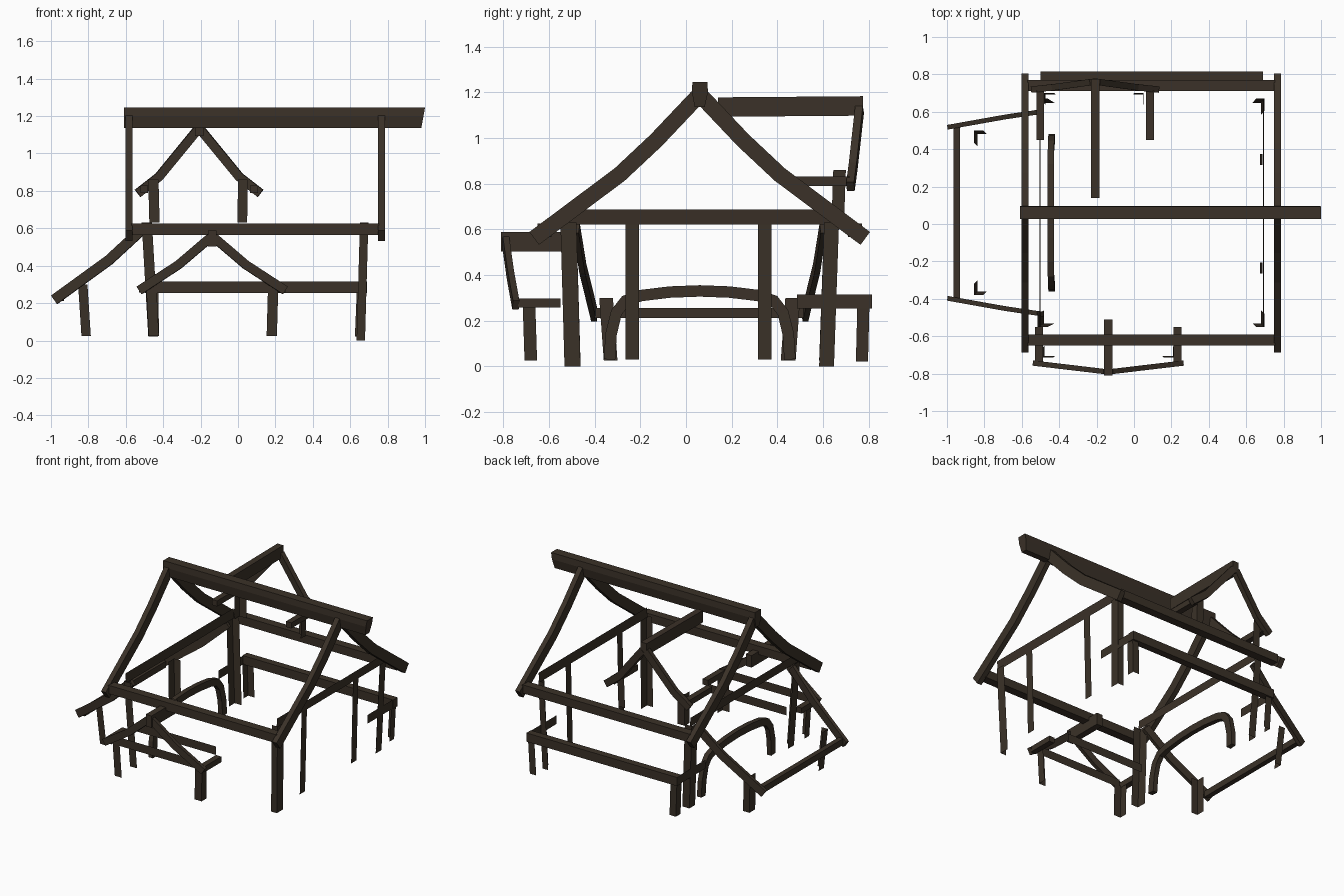
import bpy
from mathutils import Vector as V

if "Cube" in bpy.data.objects:
    bpy.data.objects.remove(bpy.data.objects["Cube"])

wood = bpy.data.materials.new("dark_brown_wood")
wood.diffuse_color = (0.043, 0.031, 0.021, 1)
wood.use_nodes = True
wood.node_tree.nodes["Principled BSDF"].inputs["Base Color"].default_value = wood.diffuse_color


def add(name, verts, faces):
    me = bpy.data.meshes.new(name)
    me.from_pydata([tuple(v) for v in verts], [], faces)
    me.materials.append(wood)
    ob = bpy.data.objects.new(name, me)
    bpy.context.collection.objects.link(ob)
    return ob


def sweep(name, pts, wide, thick, side=None):
    """Closed rectangular timber following a path."""
    pts = [V(p) for p in pts]
    n, verts, faces = len(pts), [], []
    for i, p in enumerate(pts):
        a = (p - pts[i - 1]).normalized() if i else None
        b = (pts[i + 1] - p).normalized() if i < n - 1 else None
        t = ((a or b) + (b or a)).normalized()
        s = V(side) if side else t.cross(V((0, 0, 1))).normalized()
        u = s.cross(t).normalized()
        for ds, du in ((-1, -1), (1, -1), (1, 1), (-1, 1)):
            verts.append(p + s * ds * wide / 2 + u * du * thick / 2)
    for i in range(n - 1):
        for k in range(4):
            a, b = i * 4 + k, i * 4 + (k + 1) % 4
            faces.append((a, b, b + 4, a + 4))
    e = 4 * (n - 1)
    faces += [(3, 2, 1, 0), (e, e + 1, e + 2, e + 3)]
    return add(name, verts, faces)


def box(name, x0, x1, y0, y1, z0, z1):
    cy, cz = (y0 + y1) / 2, (z0 + z1) / 2
    return sweep(name, [(x0, cy, cz), (x1, cy, cz)], y1 - y0, z1 - z0)


def plate(name, a, b, z0, z1, lean=(0, 0)):
    """Single upright board face from a to b, its foot shifted by lean."""
    lx, ly = lean
    return add(name, [(a[0] + lx, a[1] + ly, z0), (b[0] + lx, b[1] + ly, z0),
                      (b[0], b[1], z1), (a[0], a[1], z1)], [(0, 1, 2, 3)])


def post(name, x0, x1, y0, y1, z0, z1, ox, oy, lean=(0, 0)):
    """Corner post showing only its two outer faces (open L section)."""
    xo, xi = (x1, x0) if ox > 0 else (x0, x1)
    yo, yi = (y1, y0) if oy > 0 else (y0, y1)
    lx, ly = lean
    p = [(xi, yo), (xo, yo), (xo, yi)]
    verts = [(x + lx, y + ly, z0) for x, y in p] + [(x, y, z1) for x, y in p]
    return add(name, verts, [(0, 1, 4, 3), (1, 2, 5, 4)])


# main ridge beam with tapered section and raked right end
sec = [(0.038, 1.135), (0.082, 1.135), (0.096, 1.2), (0.094, 1.245), (0.028, 1.245), (0.026, 1.2)]
rv = [(-0.61, y, z) for y, z in sec] + [(0.98 + (z - 1.135) * 0.18, y, z) for y, z in sec]
add("main_ridge", rv, [(5, 4, 3, 2, 1, 0), (6, 7, 8, 9, 10, 11)] +
    [(k, (k + 1) % 6, (k + 1) % 6 + 6, k + 6) for k in range(6)])

# curved main gable rafters
for x, xn in ((-0.583, "left"), (0.767, "right")):
    for s, yn in ((-1, "front"), (1, "back")):
        prof = [(0.01, 1.18), (0.19, 0.99), (0.35, 0.84), (0.725, 0.56)]
        sweep(f"main_rafter_{xn}_{yn}", [(x, 0.06 + s * d, z) for d, z in prof], 0.036, 0.07)

# eave plates, front and back
box("eave_beam_front", -0.57, 0.755, -0.65, -0.59, 0.565, 0.625)
box("eave_beam_back", -0.57, 0.755, 0.71, 0.77, 0.565, 0.625)

# side ties and right wall studs
plate("tie_right", (0.695, -0.55), (0.695, 0.67), 0.62, 0.687, (-0.006, 0))
plate("tie_left", (-0.505, 0.67), (-0.505, -0.55), 0.62, 0.687, (0.006, 0))
for y in (-0.235, 0.345):
    plate("wall_stud_right", (0.688, y - 0.03), (0.688, y + 0.03), 0.03, 0.625, (-0.015, 0))

# main corner posts, leaning inward at the foot
post("corner_post_front_right", 0.652, 0.697, -0.55, -0.48, 0.0, 0.63, 1, -1, (-0.018, 0.018))
post("corner_post_back_right", 0.652, 0.697, 0.605, 0.67, 0.0, 0.63, 1, 1, (-0.018, -0.022))
post("corner_post_front_left", -0.515, -0.46, -0.55, -0.48, 0.025, 0.63, -1, -1, (0.035, 0.018))
post("corner_post_back_left", -0.515, -0.46, 0.605, 0.67, 0.025, 0.63, -1, 1, (0.035, -0.022))

# arch in the left wall
arch = [(0.395, 0.03), (0.388, 0.14), (0.365, 0.235), (0.325, 0.287), (0.255, 0.31), (0.13, 0.325)]
path = [(-d, z) for d, z in arch] + [(0, 0.33)] + [(d, z) for d, z in reversed(arch)]
sweep("left_arch", [(-0.445 + (0.33 - z) * 0.02, 0.06 + d, z) for d, z in path], 0.034, 0.05, (1, 0, 0))

# left lean-to: rafters, outer plate and posts
for s, yn in ((-1, "front"), (1, "back")):
    pts = [(-0.50, 0.06 + s * 0.54, 0.605), (-0.69, 0.06 + s * 0.512, 0.43), (-0.982, 0.06 + s * 0.46, 0.218)]
    sweep(f"lean_to_rafter_{yn}", pts, 0.025, 0.055)
sweep("lean_to_plate", [(-0.948, -0.4, 0.233), (-0.948, 0.515, 0.233)], 0.036, 0.045)
post("lean_to_post_front", -0.855, -0.805, -0.38, -0.32, 0.025, 0.3, -1, -1, (0.018, 0.02))
post("lean_to_post_back", -0.855, -0.805, 0.435, 0.5, 0.025, 0.3, -1, 1, (0.018, -0.02))


def gable(name, cx, ridge, ridge_end, foot, rw, tip_y, foot_y, beam):
    """Small cross gable: ridge, two rafters and two side plates."""
    y0, y1, z = ridge
    sweep(name + "_ridge", [(cx, y0, z), (cx, y1, ridge_end)], 0.046, 0.085)
    for s in (-1, 1):
        pts = []
        for f, dx, pz in foot:
            pts.append((cx + s * dx, tip_y + (foot_y - tip_y) * f, pz))
        sweep(name + "_rafter", pts, rw, 0.048)
        bd, by0, by1, bz = beam
        x = cx + s * bd
        sweep(name + "_side_plate", [(x, by0, bz), (x, by1, bz)], 0.042, 0.04)


# front porch gable
gable("porch", -0.138, (-0.81, -0.51, 0.545), 0.545,
      [(0, 0.01, 0.55), (0.45, 0.18, 0.405), (1, 0.39, 0.268)], 0.028, -0.79, -0.745,
      (0.37, -0.735, -0.55, 0.277))
plate("porch_tie", (-0.48, -0.72), (0.205, -0.72), 0.255, 0.315)
plate("porch_inner_tie", (-0.46, -0.475), (0.16, -0.475), 0.255, 0.315)
post("porch_post_left", -0.49, -0.435, -0.715, -0.66, 0.025, 0.27, -1, -1, (0.012, 0.008))
post("porch_post_right", 0.16, 0.215, -0.715, -0.66, 0.025, 0.27, 1, -1, (-0.007, 0.008))

# back dormer gable
gable("dormer", -0.208, (0.14, 0.775, 1.135), 1.14,
      [(0, 0.01, 1.125), (0.7, 0.215, 0.875), (1, 0.328, 0.787)], 0.034, 0.76, 0.72,
      (0.293, 0.45, 0.715, 0.81))
post("dormer_post_left", -0.48, -0.425, 0.645, 0.70, 0.63, 0.86, -1, 1, (0.006, -0.008))
post("dormer_post_right", 0.0, 0.052, 0.645, 0.70, 0.63, 0.86, 1, 1, (-0.003, -0.008))

# back lean-to frame: long beam, end ties and posts
box("back_beam", -0.5, 0.69, 0.765, 0.815, 0.253, 0.315)
plate("back_tie_right", (0.685, 0.485), (0.685, 0.79), 0.253, 0.315)
plate("back_tie_left", (-0.495, 0.79), (-0.495, 0.485), 0.253, 0.315)
post("back_post_right", 0.635, 0.685, 0.75, 0.803, 0.022, 0.26, 1, 1, (-0.01, -0.006))
post("back_post_left", -0.49, -0.44, 0.75, 0.803, 0.022, 0.26, -1, 1, (0.012, -0.006))
